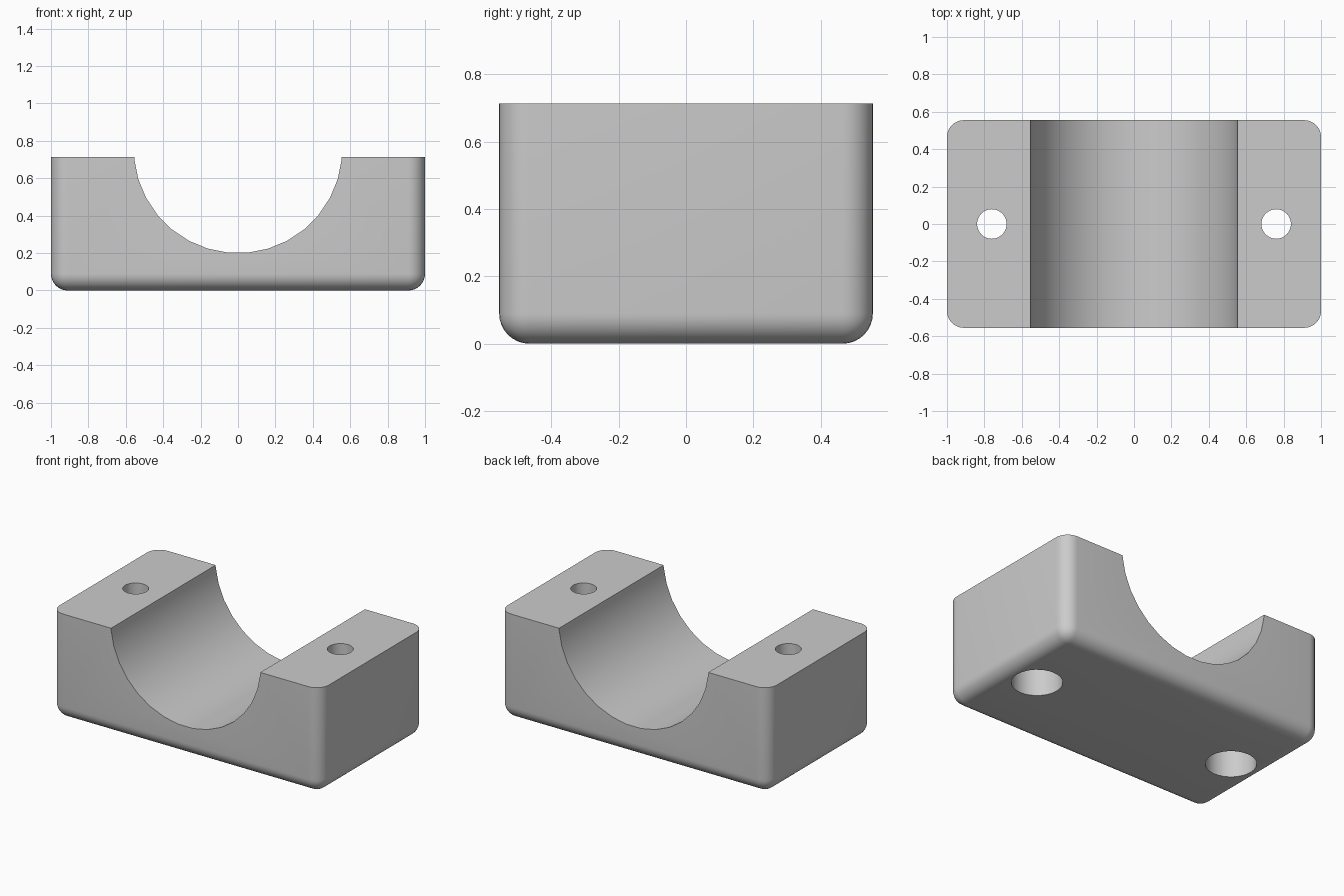
import bpy, bmesh, math
from mathutils import Matrix

if "Cube" in bpy.data.objects:
    bpy.data.objects.remove(bpy.data.objects["Cube"], do_unlink=True)

LENGTH, DEPTH, HEIGHT = 2.0, 1.11, 0.713
FILLET = 0.09
GROOVE_R, GROOVE_Z = 0.557, 0.757
HOLE_X, HOLE_R = 0.76, 0.079
BORE_R, BORE_TOP = 0.155, 0.36

grey = bpy.data.materials.new("plain grey")
grey.use_nodes = True
grey.diffuse_color = (0.6, 0.6, 0.6, 1)
grey.node_tree.nodes["Principled BSDF"].inputs["Base Color"].default_value = (0.6, 0.6, 0.6, 1)


def make_object(name, bm):
    mesh = bpy.data.meshes.new(name)
    bmesh.ops.recalc_face_normals(bm, faces=bm.faces)
    bm.to_mesh(mesh)
    bm.free()
    mesh.materials.append(grey)
    obj = bpy.data.objects.new(name, mesh)
    bpy.context.collection.objects.link(obj)
    return obj


def cylinder(name, radius, length, matrix, sides=32):
    bm = bmesh.new()
    bmesh.ops.create_cone(bm, cap_ends=True, segments=sides, radius1=radius,
                          radius2=radius, depth=length, matrix=matrix)
    return make_object(name, bm)


# Block with rounded upright corners and rounded bottom edges
bm = bmesh.new()
bmesh.ops.create_cube(bm, size=1, matrix=Matrix.Translation((0, 0, HEIGHT / 2))
                      @ Matrix.Diagonal((LENGTH, DEPTH, HEIGHT, 1)))
rounded = [e for e in bm.edges if min(v.co.z for v in e.verts) < 0.01]
bmesh.ops.bevel(bm, geom=rounded, offset=FILLET, segments=8, profile=0.5,
                affect='EDGES', clamp_overlap=True)
block = make_object("saddle_block", bm)

# Half-round groove running front to back, with a flat facet at the bottom
cutters = [cylinder("groove_cutter", GROOVE_R, 2,
                    Matrix.Translation((0, 0, GROOVE_Z))
                    @ Matrix.Rotation(math.pi / 2, 4, 'X')
                    @ Matrix.Rotation(math.pi / 32, 4, 'Z'))]

# Bolt holes, widened from below
for side, x in (("left", HOLE_X), ("right", -HOLE_X)):
    cutters.append(cylinder(side + "_hole_cutter", HOLE_R, 2,
                            Matrix.Translation((x, 0, HEIGHT / 2))))
    cutters.append(cylinder(side + "_counterbore_cutter", BORE_R, 2 * BORE_TOP,
                            Matrix.Translation((x, 0, 0))))

for cutter in cutters:
    mod = block.modifiers.new(cutter.name, 'BOOLEAN')
    mod.operation = 'DIFFERENCE'
    mod.solver = 'EXACT'
    mod.object = cutter

# Apply the cuts, then remove the cutters
bpy.ops.object.select_all(action='DESELECT')
bpy.context.view_layer.objects.active = block
block.select_set(True)
for cutter in cutters:
    bpy.ops.object.modifier_apply(modifier=cutter.name)
for cutter in cutters:
    bpy.data.objects.remove(cutter, do_unlink=True)

bpy.ops.object.shade_smooth_by_angle(angle=math.radians(35))
